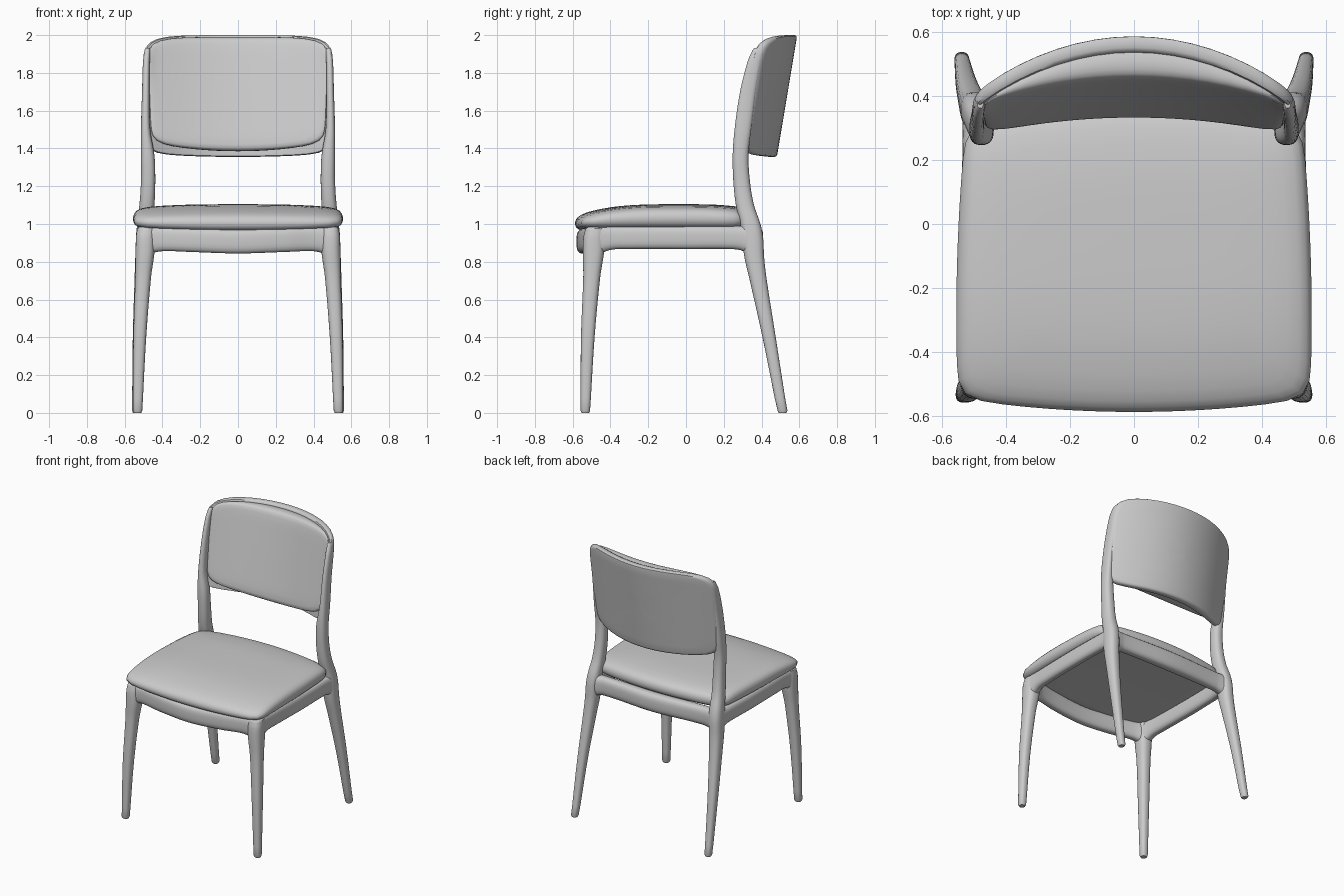
import bpy, bmesh, math
from mathutils import Vector

if "Cube" in bpy.data.objects:
    bpy.data.objects.remove(bpy.data.objects["Cube"])


def finish(name, bm, mirror=False):
    bmesh.ops.recalc_face_normals(bm, faces=bm.faces)
    me = bpy.data.meshes.new(name)
    bm.to_mesh(me)
    bm.free()
    ob = bpy.data.objects.new(name, me)
    bpy.context.collection.objects.link(ob)
    if mirror:
        ob.modifiers.new("Mirror", "MIRROR")
    bpy.ops.object.select_all(action='DESELECT')
    ob.select_set(True)
    bpy.context.view_layer.objects.active = ob
    bpy.ops.object.shade_smooth_by_angle(angle=math.radians(45))
    return ob


def skin(bm, rings):
    """Bridge a list of vertex-position rings and cap both ends."""
    vs = [[bm.verts.new(p) for p in r] for r in rings]
    n = len(vs[0])
    for r0, r1 in zip(vs, vs[1:]):
        for i in range(n):
            j = (i + 1) % n
            bm.faces.new((r0[i], r0[j], r1[j], r1[i]))
    bm.faces.new(vs[0])
    bm.faces.new(vs[-1])


def smooth_stations(st, steps=5):
    """Cubic interpolation of stations whose first value is the parameter."""
    def slope(i):
        a, b = st[max(i - 1, 0)], st[min(i + 1, len(st) - 1)]
        return [(q - p) / (b[0] - a[0]) for p, q in zip(a, b)]
    out = []
    for i in range(len(st) - 1):
        p, q, m, k = st[i], st[i + 1], slope(i), slope(i + 1)
        h = q[0] - p[0]
        for s in range(steps):
            t = s / steps
            out.append([(2*t**3 - 3*t*t + 1) * p[c] + (t**3 - 2*t*t + t) * h * m[c]
                        + (3*t*t - 2*t**3) * q[c] + (t**3 - t*t) * h * k[c] for c in range(5)])
    return out + [list(st[-1])]


def loft(name, axis, stations, mirror=False, power=2.6, sides=24):
    """Stations: (position on axis, centre 1, centre 2, radius 1, radius 2)."""
    st = smooth_stations(stations)
    e = 0.012
    lo, hi = list(st[0]), list(st[-1])
    first = [lo[0], lo[1], lo[2], lo[3] * 0.78, lo[4] * 0.78]
    lo[0] += e
    last = [hi[0] + e, hi[1], hi[2], hi[3] * 0.65, hi[4] * 0.65]
    st = [first, lo] + st[1:] + [last]
    rings = []
    for t, c1, c2, r1, r2 in st:
        ring = []
        for i in range(sides):
            a = 2 * math.pi * i / sides
            c, s = math.cos(a), math.sin(a)
            k = (abs(c)**power + abs(s)**power) ** (-1 / power)
            co = [c1 + r1 * c * k, c2 + r2 * s * k]
            co.insert(axis, t)
            ring.append(co)
        rings.append(ring)
    bm = bmesh.new()
    skin(bm, rings)
    return finish(name, bm, mirror)


def pad(name, place, rim, power, side=16):
    """Rounded-square pad: concentric rings (scale, thickness -1..1) bent by place()."""
    inner = [i / 10 for i in range(1, 6)]
    profile = ([(.02, -1)] + [(s, -1) for s in inner] + rim
               + [(s, 1) for s in reversed(inner)] + [(.02, 1)])
    outline = []
    for dx, dy in ((1, 0), (0, 1), (-1, 0), (0, -1)):
        for i in range(side):
            w = -1 + 2 * i / side
            p, q = dx - dy * w, dy + dx * w
            k = (abs(p)**power + abs(q)**power) ** (-1 / power)
            outline.append((p * k, q * k))
    bm = bmesh.new()
    skin(bm, [[place(p * s, q * s, t) for p, q in outline] for s, t in profile])
    return finish(name, bm)


# Front legs
loft("front_legs", 2, [
    (0, .532, -.533, .025, .025), (.4, .52, -.52, .034, .036), (.72, .502, -.499, .042, .045),
    (.85, .492, -.49, .05, .056), (.93, .49, -.487, .05, .056), (.975, .487, -.48, .047, .052)], True)

# Back legs running up into the backrest posts
loft("back_legs", 2, [
    (0, .538, .511, .023, .026), (.4, .525, .44, .032, .035), (.7, .508, .383, .04, .045),
    (.82, .5, .362, .044, .052), (.93, .495, .352, .045, .056), (1.0, .49, .341, .044, .053),
    (1.1, .482, .312, .04, .048), (1.22, .476, .295, .038, .044), (1.36, .478, .289, .036, .042),
    (1.5, .489, .301, .025, .044), (1.7, .488, .328, .02, .042), (1.86, .485, .362, .018, .036),
    (1.92, .48, .38, .015, .028)], True)

# Seat rails, flared where they meet the legs
loft("front_rail", 0, [
    (-.48, -.485, .915, .045, .075), (-.4, -.503, .92, .034, .064), (-.25, -.53, .916, .034, .064),
    (0, -.546, .907, .034, .063), (.25, -.53, .916, .034, .064), (.4, -.503, .92, .034, .064),
    (.468, -.485, .915, .045, .075)], power=3)
loft("back_rail", 0, [
    (-.48, .35, .917, .045, .073), (-.4, .35, .925, .038, .065), (0, .366, .922, .043, .066),
    (.4, .35, .925, .038, .065), (.468, .35, .917, .045, .073)], power=3)
loft("side_rails", 1, [
    (-.47, .49, .915, .045, .08), (-.4, .497, .926, .036, .063), (-.3, .502, .928, .034, .06),
    (0, .506, .928, .034, .06), (.22, .502, .928, .034, .06), (.29, .498, .925, .037, .064),
    (.34, .495, .915, .042, .078)], True, power=3)


# Seat cushion
def seat_place(a, b, t):
    f = (b + 1) / 2
    width = .55 + .035 * f - .06 * f * f
    front, back = -.587 + .042 * a * a, .37 - .06 * a * a
    top = 1.105 - .036 * abs(b - .15)**3 - .012 * a * a
    low = .982 - .016 * (1 - a * a) * max(0, -b)
    return Vector((a * width, front + (back - front) * f, low + (top - low) * (t + 1) / 2))


pad("seat_cushion", seat_place, [
    (.65, -1), (.8, -1), (.95, -.95), (.985, -.7), (1, -.3), (1, .05), (.99, .35),
    (.97, .6), (.93, .78), (.86, .9), (.75, .96), (.6, .99)], 16)


# Curved backrest panel
def panel_y(x, z):
    return .457 + .167 * (z - 1.36) - .68 * x * x


def panel_place(a, b, t):
    x = a * .503
    low, top = 1.355 + .018 * a * a, 2.0 - .022 * a**4
    z = low + (top - low) * (b + 1) / 2
    return Vector((x, panel_y(x, z) - .025 * t, z))


pad("backrest_panel", panel_place, [
    (.65, -1), (.8, -1), (.95, -1), (.985, -.9), (1, -.5), (1, .5), (.985, .9),
    (.95, 1), (.8, 1), (.65, 1)], 9)


# Backrest cushion, flatter at the front than the panel behind it
def cushion_place(a, b, t):
    x = a * (.47 + .01 * b)
    low, top = 1.385 + .045 * a * a, 1.99 - .025 * a**4
    z = low + (top - low) * (b + 1) / 2
    d = z - 1.39
    front = .323 + .225 * d - (.25 + .16 * d) * x * x
    back = panel_y(x, z) - .015
    return Vector((x, back + (min(front, back - .025) - back) * (t + 1) / 2, z))


pad("backrest_cushion", cushion_place, [
    (.7, -1), (.9, -1), (.97, -.9), (.99, -.5), (1, 0), (.995, .4), (.98, .7),
    (.95, .88), (.88, .96), (.75, 1), (.6, 1)], 10)
